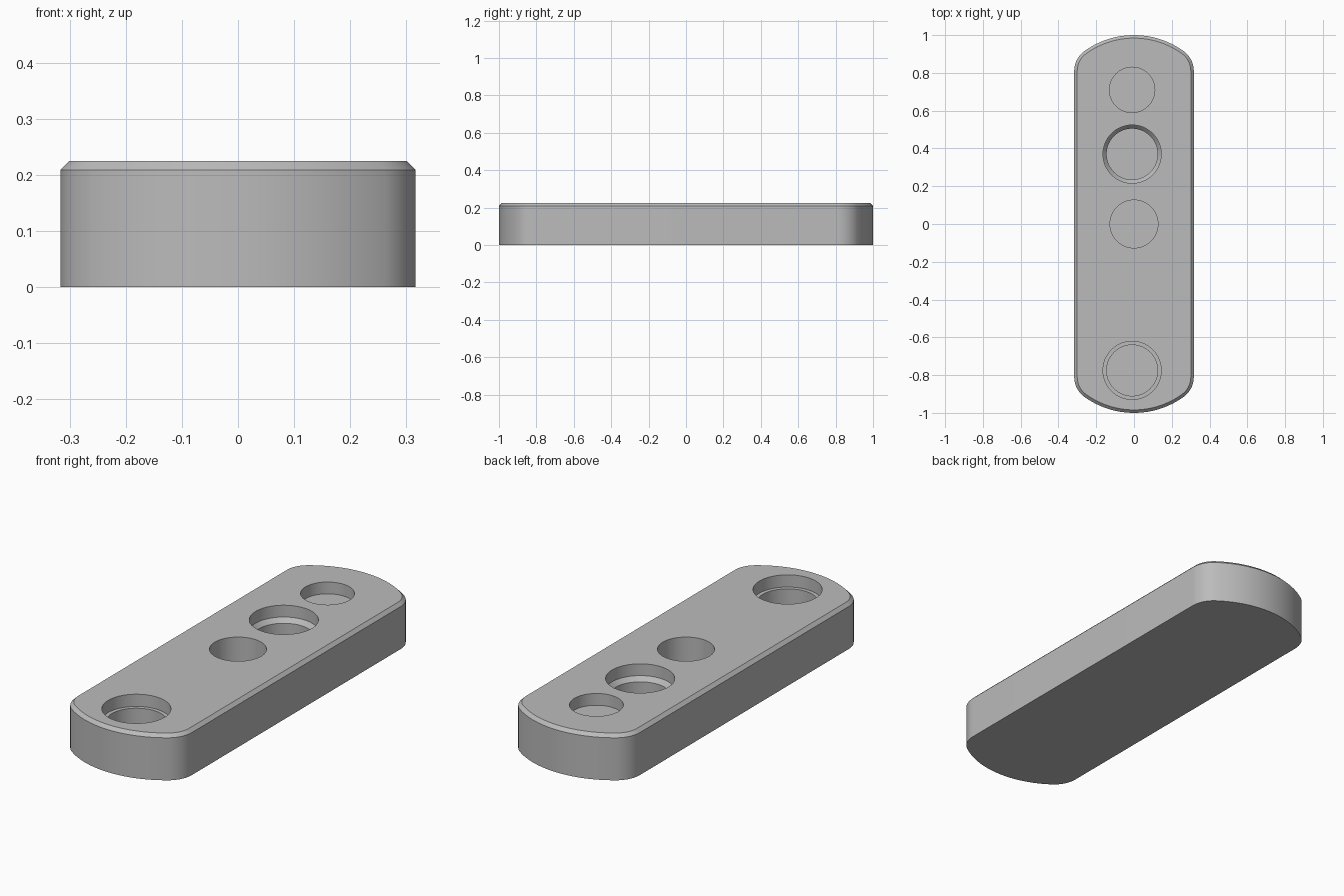
import bpy, bmesh, math

if "Cube" in bpy.data.objects:
    bpy.data.objects.remove(bpy.data.objects["Cube"])

grey = bpy.data.materials.new("mid grey")
grey.diffuse_color = (0.5, 0.5, 0.5, 1)
grey.use_nodes = True
grey.node_tree.nodes["Principled BSDF"].inputs["Base Color"].default_value = grey.diffuse_color

HALF_W, TOP, CHAMFER = 0.3165, 0.225, 0.016
END_R, END_Y = 0.45, 0.55          # broad end arc: radius and centre
COR_R, COR_X, COR_Y = 0.13, 0.1865, 0.81   # corner arc


def make_object(name, bm):
    bmesh.ops.recalc_face_normals(bm, faces=bm.faces)
    mesh = bpy.data.meshes.new(name)
    bm.to_mesh(mesh)
    bm.free()
    mesh.materials.append(grey)
    ob = bpy.data.objects.new(name, mesh)
    bpy.context.collection.objects.link(ob)
    return ob


def stack(name, rings):
    """Join equal-length rings of points into a capped solid."""
    bm = bmesh.new()
    loops = [[bm.verts.new(p) for p in ring] for ring in rings]
    n = len(loops[0])
    for a, b in zip(loops, loops[1:]):
        for i in range(n):
            j = (i + 1) % n
            bm.faces.new((a[i], a[j], b[j], b[i]))
    bm.faces.new(loops[0][::-1])
    bm.faces.new(loops[-1])
    return make_object(name, bm)


def outline(inset, z):
    """Bar outline with rounded corners and bowed ends."""
    split = math.atan2(COR_Y - END_Y, COR_X)
    quarter = []
    for i in range(13):
        a = split * i / 12
        quarter.append((COR_X + (COR_R - inset) * math.cos(a),
                        COR_Y + (COR_R - inset) * math.sin(a)))
    for i in range(1, 13):
        a = split + (math.pi / 2 - split) * i / 12
        quarter.append(((END_R - inset) * math.cos(a),
                        END_Y + (END_R - inset) * math.sin(a)))
    half = quarter + [(-x, y) for x, y in quarter[-2::-1]]
    return [(x, y, z) for x, y in half + [(-x, -y) for x, y in half]]


# Bar with chamfered top edge
body = stack("bar_body", [outline(0, 0), outline(0, TOP - CHAMFER),
                          outline(CHAMFER, TOP)])

# Sockets: centre x, y, then (radius, depth) steps
sockets = [
    ("shallow_socket", -0.01, 0.71, [(0.12, 0.058)]),
    ("tapered_socket", -0.01, 0.37, [(0.154, 0.058), (0.135, 0.08), (0.135, 0.17)]),
    ("deep_socket", 0.0, 0.0, [(0.127, 0.17)]),
    ("stepped_socket", -0.01, -0.775, [(0.154, 0.06), (0.135, 0.06), (0.135, 0.17)]),
]


def circle(x, y, r, z, n=64):
    return [(x + r * math.cos(2 * math.pi * i / n),
             y + r * math.sin(2 * math.pi * i / n), z) for i in range(n)]


bpy.context.view_layer.objects.active = body
body.select_set(True)
for name, x, y, steps in sockets:
    rings = [circle(x, y, steps[0][0], TOP + 0.05)]
    rings += [circle(x, y, r, TOP - d) for r, d in steps]
    cutter = stack(name + "_cutter", rings)
    cutter.hide_render = True
    mod = body.modifiers.new(name, 'BOOLEAN')
    mod.operation, mod.solver, mod.object = 'DIFFERENCE', 'EXACT', cutter
    bpy.ops.object.modifier_apply(modifier=mod.name)
    bpy.data.objects.remove(cutter)

bpy.ops.object.shade_smooth_by_angle(angle=math.radians(30))
